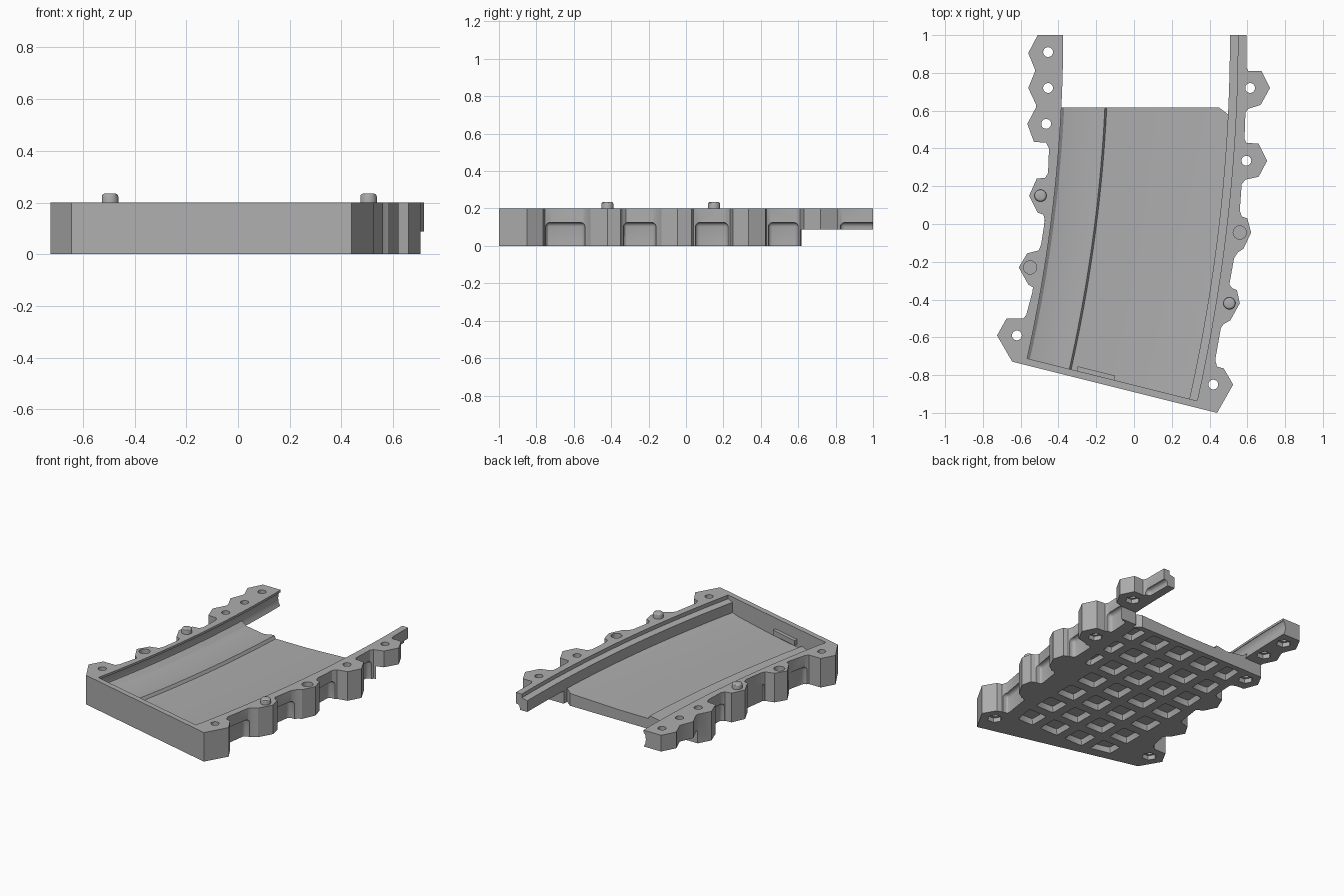
import bpy, bmesh, math
from mathutils import Vector

cube = bpy.data.objects.get("Cube")
if cube:
    bpy.data.objects.remove(cube, do_unlink=True)

grey = bpy.data.materials.new("light_grey")
grey.use_nodes = True
COL = (0.42, 0.42, 0.42, 1)
grey.diffuse_color = COL
grey.node_tree.nodes["Principled BSDF"].inputs["Base Color"].default_value = COL


def bend(u, y):
    """x of the curved guide line that starts at x = u on the back edge"""
    return u - (0.062 - 0.008 * u) * (1 - y) ** 2


def front(x):
    """y of the slanted front edge"""
    return -0.89 - 0.25 * x


def prism(bm, pts, z0, z1, taper=1.0):
    n = len(pts)
    cx, cy = sum(p[0] for p in pts) / n, sum(p[1] for p in pts) / n
    low = [bm.verts.new((x, y, z0)) for x, y in pts]
    top = [bm.verts.new((cx + (x - cx) * taper, cy + (y - cy) * taper, z1)) for x, y in pts]
    faces = [bm.faces.new(low[::-1]), bm.faces.new(top)]
    for i in range(n):
        j = (i + 1) % n
        faces.append(bm.faces.new((low[i], low[j], top[j], top[i])))
    return faces


def circle(x, y, r, n=24):
    return [(x + r * math.cos(2 * math.pi * i / n), y + r * math.sin(2 * math.pi * i / n)) for i in range(n)]


def sweep(bm, section, y0, y1, n=32):
    """closed (u, z) section carried along the curved guide"""
    rings = []
    for i in range(n + 1):
        y = y0 + (y1 - y0) * i / n
        rings.append([bm.verts.new((bend(u, y), y, z)) for u, z in section])
    m = len(section)
    for a, b in zip(rings, rings[1:]):
        for i in range(m):
            j = (i + 1) % m
            bm.faces.new((a[i], a[j], b[j], b[i]))
    bm.faces.new(rings[0])
    bm.faces.new(rings[-1])


def trim(bm, co, no):
    geom = bm.verts[:] + bm.edges[:] + bm.faces[:]
    bmesh.ops.bisect_plane(bm, geom=geom, plane_co=co, plane_no=no, clear_outer=True)
    bmesh.ops.holes_fill(bm, edges=[e for e in bm.edges if e.is_boundary])


def make(name, bm):
    bmesh.ops.recalc_face_normals(bm, faces=bm.faces)
    me = bpy.data.meshes.new(name)
    bm.to_mesh(me)
    bm.free()
    me.materials.append(grey)
    ob = bpy.data.objects.new(name, me)
    bpy.context.collection.objects.link(ob)
    return ob


# Outer outlines of the lugged flanges, back to front
left_edge = [(-.51, 1), (-.56, .905), (-.525, .82), (-.525, .805), (-.56, .72), (-.52, .635), (-.52, .615),
             (-.565, .53), (-.53, .435), (-.465, .43), (-.45, .40), (-.455, .27), (-.47, .245), (-.515, .24),
             (-.555, .15), (-.51, .06), (-.48, .05), (-.472, .02), (-.492, -.11), (-.505, -.14), (-.565, -.155),
             (-.61, -.23), (-.56, -.32), (-.535, -.335), (-.538, -.36), (-.57, -.48), (-.585, -.5),
             (-.675, -.5), (-.725, -.59), (-.645, -.729)]
right_edge = [(.595, 1), (.595, .83), (.605, .81), (.675, .81), (.72, .72), (.67, .63), (.605, .61), (.59, .59),
              (.585, .45), (.595, .43), (.66, .425), (.705, .335), (.66, .25), (.59, .235), (.57, .21),
              (.56, .07), (.57, .04), (.6, .03), (.62, -.045), (.58, -.13), (.55, -.15), (.53, -.18),
              (.505, -.32), (.52, -.34), (.545, -.35), (.56, -.42), (.51, -.51), (.475, -.53), (.46, -.55),
              (.43, -.72), (.44, -.755), (.475, -.765), (.525, -.85), (.44, -1)]
holes = [(-.455, .91), (-.455, .72), (-.465, .53), (-.62, -.59), (.615, .72), (.595, .335), (.42, -.85)]
pegs = [(-.495, .15), (.505, -.42)]
sockets = [(-.55, -.23), (.56, -.045)]


def inner(u, end, n=32):
    ys = [end + (1 - end) * i / n for i in range(n + 1)]
    return [(bend(u, y), y) for y in ys]


bm = bmesh.new()
prism(bm, left_edge + inner(-.375, -.72), 0, .2)
left_flange = make("left_flange", bm)

bm = bmesh.new()
prism(bm, right_edge + inner(.55, -.94), 0, .2)
right_flange = make("right_flange", bm)

# Stepped ledge inside the right flange
plane = Vector((0, front(0) + .02, 0)), Vector((-.25, -1, 0))
bm = bmesh.new()
sweep(bm, [(.508, 0), (.555, 0), (.555, .175), (.508, .165)], 1, -1.08)
trim(bm, *plane)
right_ledge = make("right_ledge", bm)

# Curved floor with a shallow step
bm = bmesh.new()
sweep(bm, [(-.41, 0), (.515, 0), (.515, .095), (.45, .085), (.1, .072), (-.135, .072), (-.145, .092),
           (-.16, .092), (-.225, .08), (-.36, .1), (-.41, .14)], .617, -1.08)
trim(bm, *plane)
trim(bm, Vector((.45, .617, 0)), Vector((.042, .055, 0)))
floor = make("floor", bm)

# Slanted front wall
bm = bmesh.new()
prism(bm, [(-.645, -.729), (.44, -1), (.44, -.962), (-.6, -.703)], 0, .2)
front_wall = make("front_wall", bm)

bm = bmesh.new()
prism(bm, [(x, front(x) + d) for x, d in ((-.3, .03), (-.1, .03), (-.1, .062), (-.3, .062))], .09, .125)
make("front_wall_bar", bm)

# Alignment pegs
for i, (x, y) in enumerate(pegs):
    bm = bmesh.new()
    faces = prism(bm, circle(x, y, .032), .19, .235)
    bmesh.ops.bevel(bm, geom=list(faces[1].edges), offset=.012, segments=3, profile=.5, affect='EDGES')
    make("peg_%d" % (i + 1), bm)

# Cutter: open space below the rear arms
bm = bmesh.new()
prism(bm, [(-1, .615), (1, .615), (1, 1.2), (-1, 1.2)], -.1, .088)
rear_cutter = make("rear_cutter", bm)

# Cutter: rounded notches under the flange between lugs (outer x at both ends, y range)
bm = bmesh.new()
notches = [(.565, .555, .44, .60, 1), (.535, .53, .05, .225, 1), (.5, .475, -.335, -.16, 1),
           (.43, .4, -.75, -.54, 1), (.565, .565, .825, 1.1, 1),
           (-.437, -.445, .25, .425, -1), (-.46, -.48, -.135, .045, -1), (-.525, -.558, -.49, -.34, -1)]
for xa, xb, y0, y1, s in notches:
    faces = prism(bm, [(xa, y1), (xb, y0), (xb + .3 * s, y0), (xa + .3 * s, y1)], -.06, .125)
    bmesh.ops.bevel(bm, geom=list({e for f in faces for e in f.edges}), offset=.022, segments=3,
                    profile=.5, affect='EDGES')
notch_cutter = make("notch_cutter", bm)

# Cutter: hollow cove inside the left flange
bm = bmesh.new()
sweep(bm, [(-.36, .185), (-.378, .185), (-.39, .17), (-.395, .14), (-.39, .11), (-.375, .08), (-.36, .08)], 1.05, -.7)
cove_cutter = make("cove_cutter", bm)

# Cutters: screw holes, sockets and hexagonal nut seats
bm = bmesh.new()
for x, y in holes:
    prism(bm, circle(x, y, .026), -.05, .25)
for x, y in sockets:
    prism(bm, circle(x, y, .035), .15, .25)
hole_cutter = make("hole_cutter", bm)
bm = bmesh.new()
for x, y in holes:
    base = .088 if y > .615 else 0
    prism(bm, circle(x, y, .046, 6), base - .03, base + .03)
nut_cutter = make("nut_cutter", bm)

# Cutter: waffle pockets underneath, trimmed to the curved outline
bm = bmesh.new()
PITCH, SIZE = .2, .145
for i in range(-4, 5):
    for j in range(-5, 4):
        cx, cy = .06 + i * PITCH, .49 + (j - 3) * PITCH + .02
        pts = []
        for sx, sy in ((-1, -1), (1, -1), (1, 1), (-1, 1)):
            y = cy + sy * SIZE / 2
            x = min(max(cx + sx * SIZE / 2, bend(-.36, y)), bend(.49, y))
            pts.append((x, max(y, front(x) + .07)))
        area = sum(a[0] * b[1] - b[0] * a[1] for a, b in zip(pts, pts[1:] + pts[:1])) / 2
        if area > .006 and min(pts[1][0] - pts[0][0], pts[2][1] - pts[1][1], pts[3][1] - pts[0][1]) > .03:
            faces = prism(bm, pts, -.01, .035, .8)
            sides = [e for f in faces[2:] for e in f.edges if abs(e.verts[0].co.z - e.verts[1].co.z) > .01]
            bmesh.ops.bevel(bm, geom=list(set(sides)), offset=.012, segments=2, profile=.5, affect='EDGES')
pocket_cutter = make("pocket_cutter", bm)


def cut(ob, cutters):
    bpy.context.view_layer.objects.active = ob
    for c in cutters:
        mod = ob.modifiers.new(c.name, 'BOOLEAN')
        mod.operation, mod.solver, mod.object = 'DIFFERENCE', 'EXACT', c
        bpy.ops.object.modifier_apply(modifier=mod.name)


cut(left_flange, [rear_cutter, notch_cutter, cove_cutter, hole_cutter, nut_cutter])
cut(right_flange, [rear_cutter, notch_cutter, hole_cutter, nut_cutter])
cut(right_ledge, [rear_cutter])
cut(floor, [pocket_cutter])
for c in (rear_cutter, notch_cutter, cove_cutter, hole_cutter, nut_cutter, pocket_cutter):
    bpy.data.objects.remove(c, do_unlink=True)

# Smooth the curved surfaces and keep the crisp edges
for ob in bpy.context.collection.objects:
    if ob.type == 'MESH':
        bpy.ops.object.select_all(action='DESELECT')
        ob.select_set(True)
        bpy.context.view_layer.objects.active = ob
        bpy.ops.object.shade_smooth_by_angle(angle=math.radians(30))
